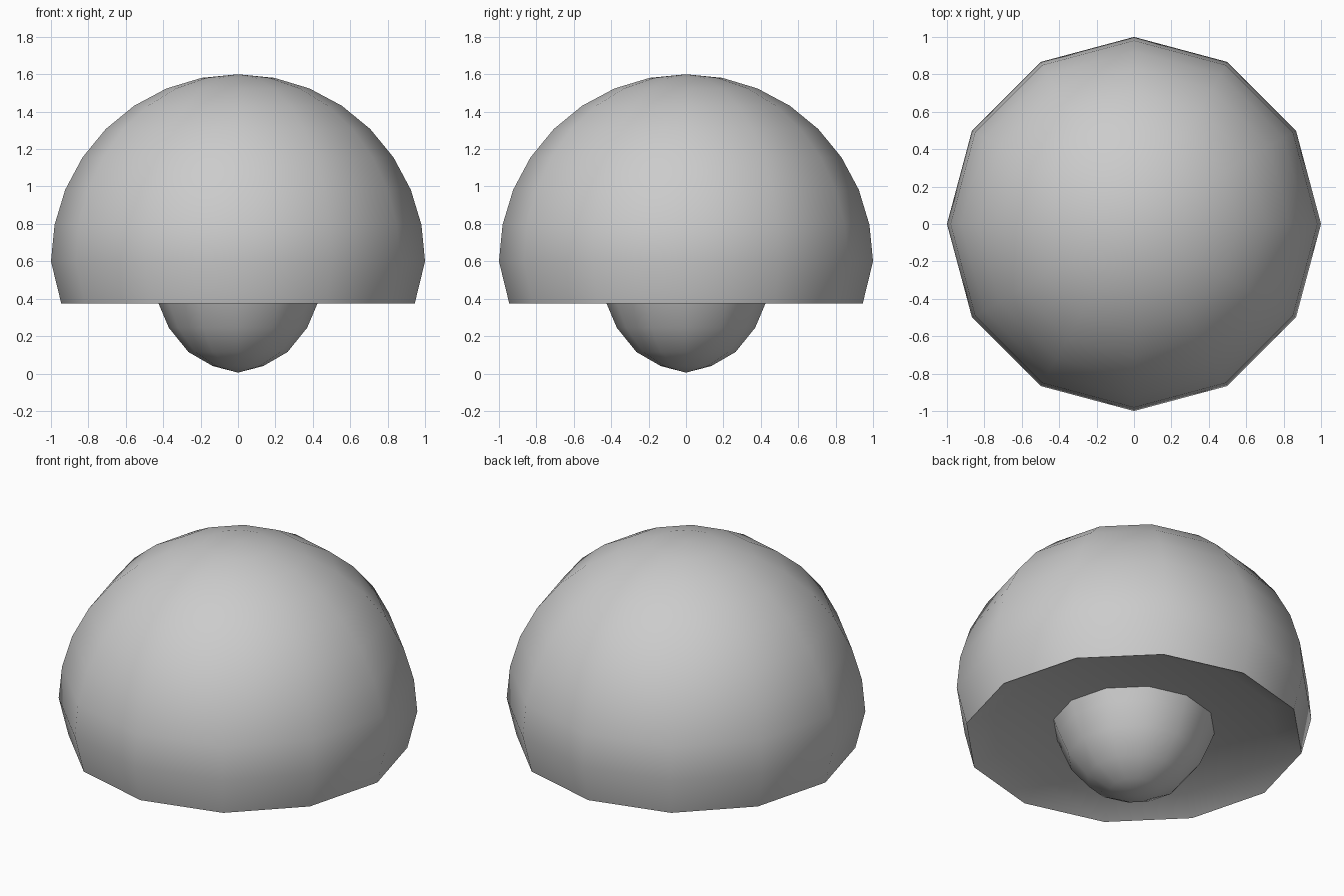
import bpy, bmesh, math

if "Cube" in bpy.data.objects:
    bpy.data.objects.remove(bpy.data.objects["Cube"])

SIDES = 12


def lathe(name, profile, angle):
    """Spin an (r, z) profile around z; points with r = 0 become poles."""
    bm = bmesh.new()
    verts = [bm.verts.new((r, 0, z)) for r, z in profile]
    edges = [bm.edges.new(pair) for pair in zip(verts, verts[1:])]
    bmesh.ops.spin(bm, geom=verts + edges, cent=(0, 0, 0), axis=(0, 0, 1),
                   angle=math.tau, steps=SIDES, use_duplicate=False)
    bmesh.ops.remove_doubles(bm, verts=bm.verts, dist=0.0005)
    bmesh.ops.recalc_face_normals(bm, faces=bm.faces)
    mesh = bpy.data.meshes.new(name)
    bm.to_mesh(mesh)
    bm.free()
    obj = bpy.data.objects.new(name, mesh)
    bpy.context.collection.objects.link(obj)
    bpy.ops.object.select_all(action='DESELECT')
    obj.select_set(True)
    bpy.context.view_layer.objects.active = obj
    bpy.ops.object.shade_smooth_by_angle(angle=math.radians(angle))
    return obj


# Domed cap: hemisphere, tucked-in rim, bevelled lip and flat underside
dome = [(math.sin(a), 0.6 + math.cos(a))
        for a in (math.pi / 16 * i for i in range(9))]
cap_profile = [(0, 1.6)] + dome[1:] + [(0.945, 0.375), (0.80, 0.45), (0, 0.45)]
lathe("cap", cap_profile, 40)

# Rounded stem bulb hanging under the cap
stem_profile = [(0, 0.005), (0.135, 0.04), (0.265, 0.115), (0.37, 0.245),
                (0.425, 0.375), (0.455, 0.455), (0, 0.455)]
lathe("stem", stem_profile, 40)
